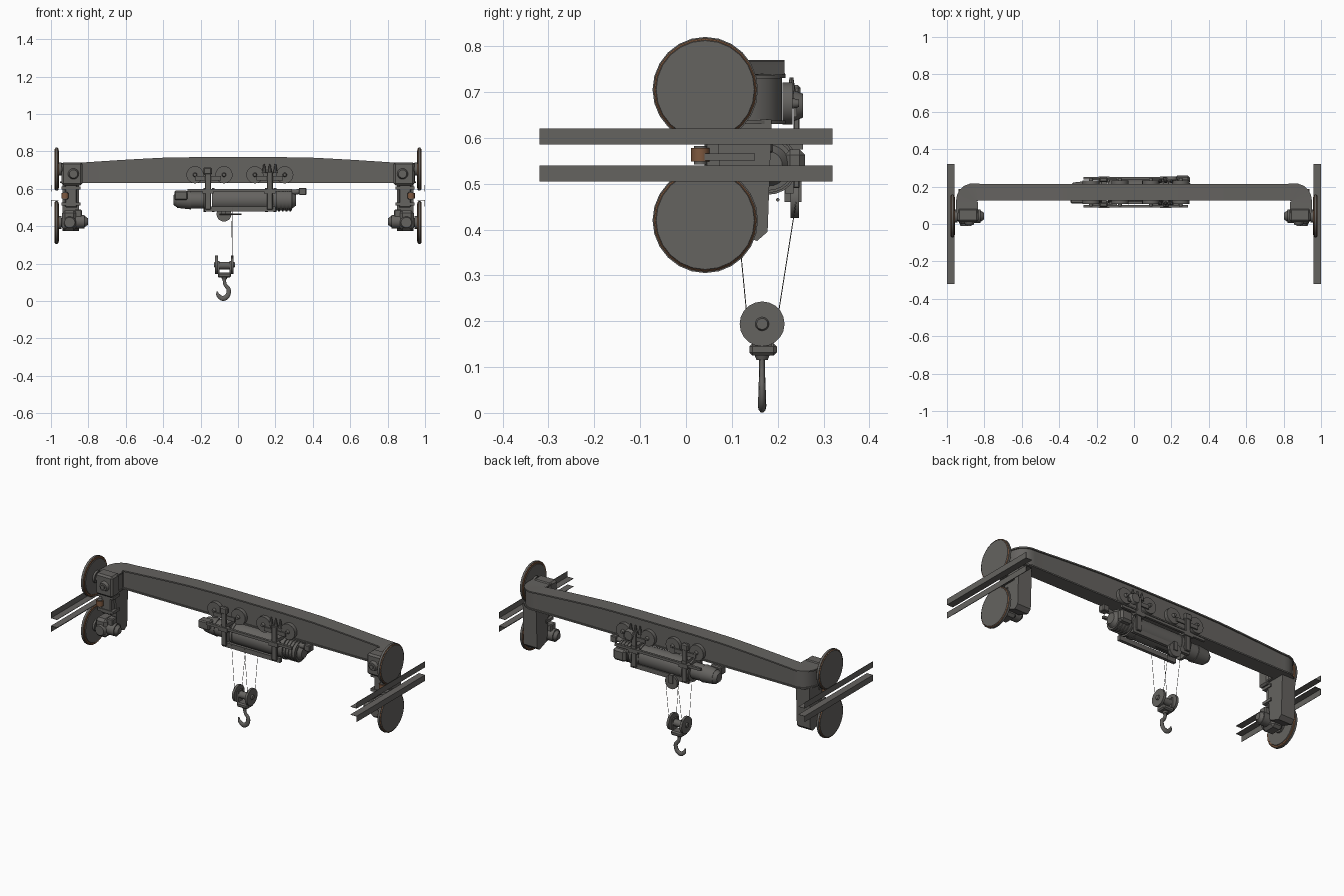
import bpy, bmesh, math
from mathutils import Vector, Matrix

old = bpy.data.objects.get("Cube")
if old:
    bpy.data.objects.remove(old, do_unlink=True)


def material(name, color):
    m = bpy.data.materials.new(name)
    m.use_nodes = True
    m.diffuse_color = (*color, 1)
    m.node_tree.nodes["Principled BSDF"].inputs["Base Color"].default_value = (*color, 1)
    return m


GREY = material("painted grey steel", (0.13, 0.125, 0.117))
RUST = material("rusty brown", (0.21, 0.10, 0.05))


def finish(name, bm, mat=GREY, smooth=False):
    bmesh.ops.recalc_face_normals(bm, faces=bm.faces)
    me = bpy.data.meshes.new(name)
    bm.to_mesh(me)
    bm.free()
    me.materials.append(mat)
    ob = bpy.data.objects.new(name, me)
    bpy.context.collection.objects.link(ob)
    if smooth:
        bpy.ops.object.select_all(action="DESELECT")
        ob.select_set(True)
        bpy.context.view_layer.objects.active = ob
        bpy.ops.object.shade_smooth_by_angle(angle=math.radians(35))
    return ob


def box(name, x, y, z, bevel=0):
    """Box from (min, max) pairs."""
    bm = bmesh.new()
    bmesh.ops.create_cube(bm, size=1)
    for v in bm.verts:
        v.co = [(a + b) / 2 + c * abs(b - a) for (a, b), c in zip((x, y, z), v.co)]
    if bevel:
        bmesh.ops.bevel(bm, geom=bm.edges[:], offset=bevel, segments=1, affect="EDGES")
    return finish(name, bm)


def rod(name, a, b, r, r2=None, sides=20, mat=GREY):
    """Cylinder or cone between two points."""
    a, b = Vector(a), Vector(b)
    bm = bmesh.new()
    rot = (b - a).to_track_quat("Z", "Y").to_matrix().to_4x4()
    bmesh.ops.create_cone(bm, cap_ends=True, segments=sides, radius1=r,
                          radius2=r if r2 is None else r2, depth=(b - a).length,
                          matrix=Matrix.Translation((a + b) / 2) @ rot)
    return finish(name, bm, mat, sides > 8)


def prism(name, x, profile):
    """Extrude a (y, z) profile between two x positions."""
    bm = bmesh.new()
    f = bm.faces.new([bm.verts.new((x[0], y, z)) for y, z in profile])
    up = bmesh.ops.extrude_face_region(bm, geom=[f])["geom"]
    bmesh.ops.translate(bm, vec=(x[1] - x[0], 0, 0),
                        verts=[v for v in up if isinstance(v, bmesh.types.BMVert)])
    return finish(name, bm)


# Girder centre line: straight span with both ends curving forward
half = [(0.2, 0.17), (0.4, 0.17), (0.5, 0.17), (0.65, 0.17), (0.82, 0.17)]
half += [(0.843 + 0.05 * math.sin(t), 0.12 + 0.05 * math.cos(t))
         for t in (i * math.pi / 10 for i in range(6))] + [(0.893, 0.06)]
path = [Vector((-x, y)) for x, y in reversed(half)] + [Vector(p) for p in half]


def crown(x):
    return 0.77 - 0.034 * max(0, (abs(x) - 0.3) / 0.6) ** 1.25


def girder_strip(name, inset, low, high):
    bm = bmesh.new()
    rings = []
    for i, p in enumerate(path):
        t = (path[min(i + 1, len(path) - 1)] - path[max(i - 1, 0)]).normalized()
        w = 0.045 + 0.014 * min(1, max(0, (abs(p.x) - 0.84) / 0.04)) - inset
        n = Vector((-t.y, t.x)) * w
        rings.append([bm.verts.new((*(p + n * s), h(p.x)))
                      for s, h in ((1, low), (1, high), (-1, high), (-1, low))])
    for a, b in zip(rings, rings[1:]):
        for k in range(4):
            bm.faces.new((a[k], a[k - 1], b[k - 1], b[k]))
    bm.faces.new(rings[0])
    bm.faces.new(rings[-1])
    return finish(name, bm, smooth=True)


girder_strip("girder_web", 0.007, lambda x: 0.634, lambda x: crown(x) - 0.005)
girder_strip("girder_top_plate", 0, lambda x: crown(x) - 0.008, crown)
girder_strip("girder_bottom_plate", 0, lambda x: 0.63, lambda x: 0.638)

# End carriages, wheels and rails, mirrored on both sides
for s, side in ((1, "left"), (-1, "right")):
    def X(a, b):
        return (s * a, s * b)

    for z, level, up in ((0.705, "upper", 1), (0.42, "lower", -1)):
        n = f"{side}_{level}_"
        # Wheel layers, from the inner face to the outer face
        for part, a, b, r, r2, mat in (("inner_face", 0.957, 0.962, 0.1, 0.104, GREY),
                                       ("inner_rim", 0.96, 0.964, 0.11, 0.113, RUST),
                                       ("tread", 0.964, 0.977, 0.115, 0.115, GREY),
                                       ("outer_rim", 0.977, 0.98, 0.112, 0.109, RUST),
                                       ("outer_face", 0.977, 0.982, 0.11, 0.107, GREY)):
            rod(n + "wheel_" + part, (s * a, 0.042, z), (s * b, 0.042, z), r, r2, 24, mat)
        rod(n + "wheel_hub", (s * 0.945, 0.042, z), (s * 0.957, 0.042, z), 0.035)
        rod(n + "axle", (s * 0.85, 0.042, z), (s * 0.95, 0.042, z), 0.025)
        # Thin angle rail: upright leg outside, flange carrying the wheel
        edge = 0.585 if up > 0 else 0.54
        box(n + "rail_leg", X(0.998, 1), (-0.32, 0.32), (edge, edge + up * 0.035))
        box(n + "rail_flange", X(0.96, 0.999), (-0.32, 0.32), (edge, edge + up * 0.002))

    box(side + "_upper_carriage", X(0.832, 0.943), (0.012, 0.085), (0.618, 0.742), bevel=0.01)
    rod(side + "_carriage_boss", (s * 0.88, 0.015, 0.68), (s * 0.88, -0.005, 0.68), 0.03, 0.022)
    rod(side + "_boss_cap", (s * 0.88, 0, 0.68), (s * 0.88, -0.012, 0.68), 0.012)
    prism(side + "_column", X(0.85, 0.938),
          [(0.065, 0.64), (0.187, 0.64), (0.178, 0.395), (0.155, 0.375), (0.085, 0.40)])
    box(side + "_column_front_plate", X(0.86, 0.925), (0.04, 0.08), (0.50, 0.63), bevel=0.006)
    for z in (0.52, 0.605):
        box(side + "_column_band", X(0.843, 0.943), (0.035, 0.1), (z - 0.008, z + 0.008))

    # Lower drive: gearbox with a stubby motor
    box(side + "_gearbox", X(0.865, 0.94), (0.0, 0.09), (0.375, 0.485), bevel=0.015)
    rod(side + "_gearbox_cover", (s * 0.9, 0.01, 0.42), (s * 0.9, -0.01, 0.42), 0.036, 0.028)
    rod(side + "_drive_motor", (s * 0.82, 0.042, 0.425), (s * 0.87, 0.042, 0.425), 0.036)
    rod(side + "_motor_cap", (s * 0.803, 0.042, 0.425), (s * 0.82, 0.042, 0.425), 0.018, 0.03)
    box(side + "_motor_box", X(0.835, 0.875), (0.02, 0.065), (0.445, 0.49), bevel=0.005)

    # Guide roller between the rails
    box(side + "_roller_arm", X(0.91, 0.945), (0.04, 0.15), (0.55, 0.566))
    rod(side + "_guide_roller", (s * 0.925, 0.031, 0.548), (s * 0.925, 0.031, 0.578), 0.02, mat=RUST)
    rod(side + "_roller_cap", (s * 0.925, 0.031, 0.542), (s * 0.925, 0.031, 0.582), 0.014)

# Trolley: wheel pairs on both sides of the girder, with hangers
for s, side in ((-1, "front"), (1, "back")):
    def Y(d):
        return 0.17 + s * d

    for x in (-0.23, -0.075, 0.09, 0.25):
        rod(side + "_trolley_wheel", (x, Y(0.04), 0.675), (x, Y(0.062), 0.675), 0.046)
        rod(side + "_trolley_hub", (x, Y(0.06), 0.675), (x, Y(0.076), 0.675), 0.012, 0.008)
    for x in (-0.16, 0.17):
        box(side + "_trolley_plate", (x - 0.07, x + 0.07), (Y(0.064), Y(0.072)), (0.645, 0.668))
        box(side + "_hanger", (x - 0.016, x + 0.016), (Y(0.064), Y(0.078)), (0.49, 0.69), bevel=0.003)
        box(side + "_hanger_foot", (x - 0.03, x + 0.03), (Y(0.055), Y(0.085)), (0.575, 0.60))
    box(side + "_hanger_cap", (-0.185, -0.14), (Y(0.055), Y(0.08)), (0.675, 0.715), bevel=0.006)
    for x in (0.14, 0.17, 0.2):
        rod(side + "_guide_stud", (x, Y(0.06), 0.685), (x, Y(0.06), 0.732), 0.012, 0.004, sides=8)
    box(side + "_tie_bar", (-0.27, 0.29), (Y(0.068), Y(0.082)), (0.585, 0.60))
    box(side + "_lower_bar", (-0.18, 0.2), (Y(0.046), Y(0.064)), (0.478, 0.505))
rod("trolley_drive", (0.2, 0.235, 0.67), (0.2, 0.255, 0.67), 0.034, 0.026)
for x in (-0.16, 0.17):
    box("cross_beam", (x - 0.014, x + 0.014), (0.095, 0.25), (0.595, 0.615))


# Hoist: a row of coaxial drums, collars, motor and gearbox
def hoist(name, a, b, r, r2=None):
    rod(name, (a, 0.18, 0.54), (b, 0.18, 0.54), r, r2, sides=24)


hoist("rope_drum", -0.14, 0.2, 0.06)
for x in (-0.185, -0.14, 0.145, 0.19):
    hoist("drum_collar", x, x + 0.015, 0.064)
hoist("motor_neck", -0.25, -0.18, 0.046)
hoist("hoist_motor", -0.325, -0.25, 0.042, 0.05)
hoist("motor_end", -0.345, -0.325, 0.026, 0.04)
hoist("gearbox_drum", 0.2, 0.29, 0.055)
for i in range(4):
    hoist("gearbox_rib", 0.215 + i * 0.02, 0.224 + i * 0.02, 0.06)
hoist("gearbox_end", 0.29, 0.31, 0.045, 0.03)
box("motor_terminal_box", (-0.34, -0.27), (0.11, 0.16), (0.54, 0.59), bevel=0.006)
box("control_box", (0.22, 0.3), (0.215, 0.26), (0.505, 0.575), bevel=0.012)
rod("limit_switch_arm", (0.28, 0.17, 0.58), (0.34, 0.17, 0.587), 0.014)
box("limit_switch", (0.325, 0.365), (0.15, 0.19), (0.567, 0.605), bevel=0.004)

# Upper return sheave under the drum
rod("return_sheave", (-0.075, 0.228, 0.465), (-0.075, 0.246, 0.465), 0.04)
box("sheave_bracket", (-0.087, -0.063), (0.215, 0.252), (0.46, 0.51))
rod("sheave_pin", (-0.1, 0.2, 0.465), (0.02, 0.2, 0.465), 0.004, sides=8)

# Hook block: two sheaves on a crossbar
for x, out in ((-0.115, -1), (-0.03, 1)):
    rod("block_sheave", (x - 0.007, 0.166, 0.194), (x + 0.007, 0.166, 0.194), 0.049)
    rod("sheave_boss", (x, 0.166, 0.194), (x + out * 0.014, 0.166, 0.194), 0.018, 0.012)
    box("block_cheek", (x - out * 0.012 - 0.004, x - out * 0.012 + 0.004),
        (0.145, 0.187), (0.135, 0.215))
    rod("front_rope", (x, 0.132, 0.22), (x, 0.105, 0.50), 0.001, sides=6)
    rod("back_rope", (x, 0.202, 0.22), (-0.075 + out * 0.04, 0.24, 0.46), 0.001, sides=6)
rod("block_crossbar", (-0.115, 0.166, 0.19), (-0.03, 0.166, 0.19), 0.02)
box("hook_swivel", (-0.108, -0.037), (0.138, 0.198), (0.125, 0.152), bevel=0.007)
rod("hook_collar", (-0.073, 0.166, 0.115), (-0.073, 0.166, 0.13), 0.012, 0.018)

# Hook: flattened, tapered curve
cu = bpy.data.curves.new("hook", "CURVE")
cu.dimensions = "3D"
cu.bevel_depth = 0.012
cu.bevel_resolution = 3
cu.use_fill_caps = True
cu.materials.append(GREY)
sp = cu.splines.new("BEZIER")
bends = [(-0.073, 0.12, 0.8), (-0.07, 0.092, 0.8), (-0.049, 0.055, 1.0),
         (-0.075, 0.015, 1.2), (-0.105, 0.03, 0.9), (-0.112, 0.052, 0.3)]
sp.bezier_points.add(len(bends) - 1)
for p, (x, z, r) in zip(sp.bezier_points, bends):
    p.co = (x, 0, z)
    p.radius = r
    p.handle_left_type = p.handle_right_type = "AUTO"
hook = bpy.data.objects.new("hook", cu)
hook.location.y = 0.166
hook.scale.y = 0.65
bpy.context.collection.objects.link(hook)
